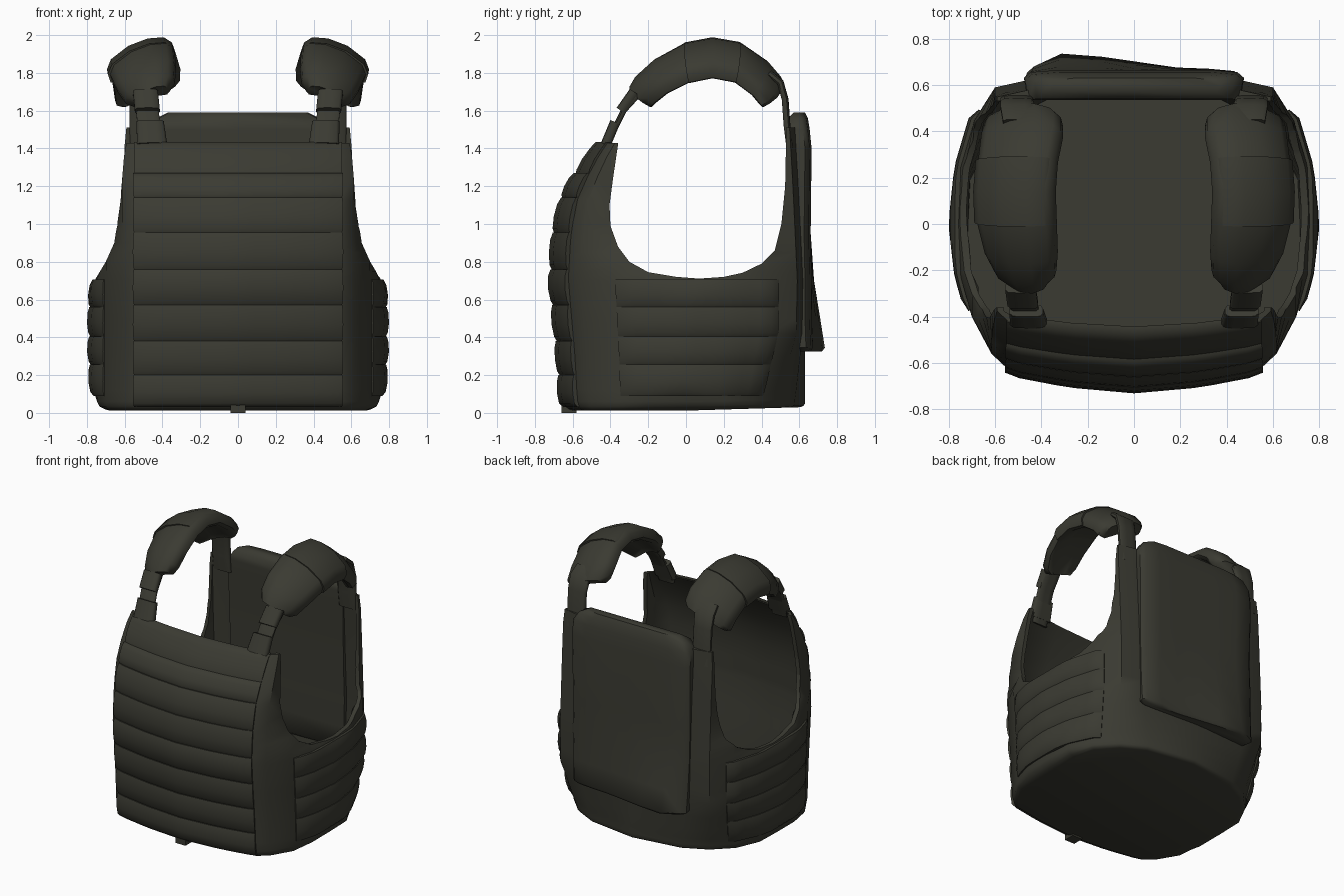
import bpy, bmesh, math
from mathutils import Vector

if "Cube" in bpy.data.objects:
    bpy.data.objects.remove(bpy.data.objects["Cube"])

fabric = bpy.data.materials.new("dark olive fabric")
fabric.diffuse_color = (0.043, 0.043, 0.032, 1)
fabric.use_nodes = True
fabric.node_tree.nodes["Principled BSDF"].inputs["Base Color"].default_value = fabric.diffuse_color


def loft(name, rings, smooth=40):
    """Skin a list of closed rings and cap both ends."""
    bm = bmesh.new()
    vs = [[bm.verts.new(p) for p in r] for r in rings]
    n = len(rings[0])
    for a, b in zip(vs, vs[1:]):
        for i in range(n):
            j = (i + 1) % n
            bm.faces.new((a[i], a[j], b[j], b[i]))
    bm.faces.new(vs[0])
    bm.faces.new(vs[-1])
    bmesh.ops.recalc_face_normals(bm, faces=bm.faces)
    me = bpy.data.meshes.new(name)
    bm.to_mesh(me)
    bm.free()
    me.materials.append(fabric)
    ob = bpy.data.objects.new(name, me)
    bpy.context.collection.objects.link(ob)
    shade(ob, smooth)
    return ob


def shade(ob, angle):
    bpy.ops.object.select_all(action='DESELECT')
    ob.select_set(True)
    bpy.context.view_layer.objects.active = ob
    bpy.ops.object.shade_smooth_by_angle(angle=math.radians(angle))


def interp(table, t):
    if t <= table[0][0]:
        return table[0][1]
    for (a, va), (b, vb) in zip(table, table[1:]):
        if t <= b:
            return va + (vb - va) * (t - a) / (b - a)
    return table[-1][1]


# Body surface: half plan from front centre to back centre, varied by height
PLAN = [(0, -.705), (.28, -.68), (.54, -.63), (.615, -.56), (.70, -.40), (.75, -.22),
        (.775, 0), (.75, .24), (.69, .44), (.60, .58), (.44, .615), (0, .625)]
# The back corners are rounder near the hem
HEM = PLAN[:7] + [(.735, .20), (.655, .36), (.53, .49), (.36, .58), (0, .635)]
FRONT = [(0, .62), (.05, .65), (.3, .665), (.7, .705), (.95, .69), (1.13, .65),
         (1.25, .59), (1.36, .525), (1.44, .465)]
BACK = [(0, .62), (.05, .62), (.7, .635), (1.2, .61), (1.5, .585)]
WIDTH = [(0, .69), (.04, .74), (.12, .765), (.5, .78), (.7, .76), (.8, .70),
         (.9, .655), (1.1, .625), (1.4, .60), (1.5, .57)]


def point(u, z):
    s, a = (-1 if u < 0 else 1), min(abs(u), 10.999)
    i = int(a)
    f = a - i
    k = max(0, min(1, (.42 - z) / .37))
    p, q = (Vector(PLAN[j]).lerp(Vector(HEM[j]), k) for j in (i, i + 1))
    x, y = p.lerp(q, f)
    y *= interp(FRONT, z) / .705 if y < 0 else interp(BACK, z) / .625
    return Vector((s * min(x, interp(WIDTH, z)), y, z))


def surface(u, z, off):
    """Point on the body, pushed outward by off."""
    e = .3
    if abs(u) > 10.5:
        n = Vector((0, 1, 0))
    else:
        t = point(u + e, z) - point(u - e, z)
        n = Vector((t.y, -t.x, 0)).normalized()
    return point(u, z) + n * off


def body_ring(z, off):
    ring = []
    for u in range(-10, 12):
        p = surface(u, z, off)
        if p.y > 0:
            p.z += max(0, z - 1.2) / .23 * .08
            p.z += .02 * max(0, 1 - z / .12) * p.y / .6
        ring.append(p)
    return ring


# Body shell with closed floor, then the arm openings are cut through
heights = [.035, .06, .12, .2, .3, .42, .5, .7, .75, .8, .85, .9, 1.0, 1.13, 1.25, 1.36, 1.43]
rings = [body_ring(.012, -.025), body_ring(.02, -.008)] + [body_ring(z, 0) for z in heights]
rings += [body_ring(z, -.03) for z in reversed(heights[1:])]
body = loft("vest_body", rings, 60)
hole = [(-.365, 2.2), (-.36, 1.42), (-.385, 1.25), (-.405, 1.1), (-.40, .99), (-.36, .88),
        (-.30, .80), (-.2, .745), (-.05, .72), (.07, .711), (.2, .72), (.3, .742),
        (.40, .79), (.47, .86), (.505, 1.0), (.525, 1.2), (.53, 1.45), (.53, 2.2)]
cutter = loft("arm_cutter", [[(x, y, z) for y, z in hole] for x in (-1.2, 1.2)])
cutter.hide_render = True
mod = body.modifiers.new("arm_holes", 'BOOLEAN')
mod.operation = 'DIFFERENCE'
mod.solver = 'EXACT'
mod.object = cutter
bpy.context.view_layer.objects.active = body
bpy.ops.object.modifier_apply(modifier=mod.name)
bpy.data.objects.remove(cutter)
shade(body, 45)


# Webbing bands wrapped on the body surface, thinner towards both ends
def band(name, u0, u1, z0, z1, bulge, ends, steps=14):
    h = z1 - z0
    prof = [(-.02, 0), (bulge * .35, 0), (bulge * .75, .12), (bulge, .45),
            (bulge * .9, .8), (bulge * .55, 1), (-.02, 1)]
    rows = []
    for k in range(steps + 1):
        u = u0 + (u1 - u0) * k / steps
        g = ends if k in (0, steps) else 1
        rows.append([surface(u, z0 + h * t, o * g if o > 0 else o) for o, t in prof])
    loft(name, rows, 50)


for i, (z0, z1) in enumerate([(.03, .20), (.20, .38), (.38, .57), (.57, .76), (.76, .955),
                              (.955, 1.14), (1.14, 1.27), (1.27, 1.435)]):
    band("front_band_%d" % (i + 1), -2.1, 2.1, z0, z1, .03 if i < 7 else .016, .8)
for s, side in ((1, "right"), (-1, "left")):
    for i, (z0, z1) in enumerate([(.09, .255), (.255, .405), (.405, .56), (.56, .705)]):
        band("side_band_%s_%d" % (side, i + 1), s * 4.15, s * 8.3, z0, z1, .026, .35)

# Back panel: padded flap, its lower edge flaring out more on one side
rings = []
for z, w, y0, y1, fl in [(.325, .43, .60, .655, 1), (.345, .46, .58, .67, 1), (.5, .465, .57, .665, .7),
                         (.7, .47, .57, .665, .2), (.95, .47, .56, .66, 0), (1.4, .475, .545, .665, 0),
                         (1.5, .47, .535, .655, 0), (1.56, .43, .54, .645, 0), (1.59, .37, .57, .63, 0)]:
    outer = []
    for t in (-1, -.94, -.68, -.3, 0, .4, .7, .94, 1):
        edge = {1: .035, .94: .01}.get(abs(t), 0)
        lift = fl * .065 * max(0, min(1, (.22 - t * w) / .45)) * (0.3 if t < -.9 else 1)
        outer.append((t * w, y1 - edge + lift, z))
    rings.append(outer + [(w * .97, y0, z), (0, y0, z), (-w * .97, y0, z)])
loft("back_panel", rings, 50)


# Straps: flat rounded section swept along a path of (x, y, z, half width)
def strap(name, s, path, th, tilt=0, bend=0):
    sec = [(-1, -.5), (-1, .4), (-.85, .9), (-.4, 1), (.2, 1), (.8, .9), (1, .4),
           (1, -.5), (.85, -1), (.2, -1), (-.4, -1), (-.85, -1)]
    pts = [Vector(p[:3]) for p in path]
    lat = Vector((math.cos(tilt), 0, -math.sin(tilt)))
    rings = []
    for i, p in enumerate(pts):
        t = (pts[min(i + 1, len(pts) - 1)] - pts[max(i - 1, 0)]).normalized()
        n = lat.cross(t).normalized()
        ring = []
        for a, b in sec:
            q = p + lat * a * path[i][3] + n * (b * th - bend * (a + .2) ** 2 + bend * .3)
            ring.append((q.x * s, q.y, q.z))
        rings.append(ring)
    loft(name, rings, 50)


PAD = [(.465, -.25, 1.685, .10), (.475, -.225, 1.725, .14), (.495, -.14, 1.80, .165),
       (.515, 0, 1.873, .18), (.52, .14, 1.90, .18), (.51, .28, 1.875, .18),
       (.49, .40, 1.79, .185), (.485, .455, 1.725, .18), (.48, .47, 1.70, .15)]
for s, side in ((1, "right"), (-1, "left")):
    strap("shoulder_pad_" + side, s, PAD, .048, .32, .04)
    # Wrap around the middle of the pad
    strap("pad_wrap_" + side, s, [(x + .008, y, z, w + .003) for x, y, z, w in PAD[3:6]], .052, .32, .04)
    # Front strap with its two buckles
    strap("front_strap_" + side, s, [(.455, -.43, 1.38, .06), (.465, -.40, 1.46, .06),
                                     (.48, -.33, 1.60, .06), (.495, -.22, 1.72, .06)], .015)
    strap("lower_buckle_" + side, s, [(.455, -.425, 1.42, .08), (.465, -.375, 1.54, .072)], .027)
    strap("upper_buckle_" + side, s, [(.48, -.345, 1.60, .066), (.49, -.275, 1.70, .066)], .027)
    # Back strap down to the rear panel
    strap("back_strap_" + side, s, [(.49, .44, 1.80, .075), (.50, .50, 1.75, .075), (.505, .525, 1.66, .07),
                                    (.505, .535, 1.52, .07), (.505, .55, 1.40, .07)], .018)

# Small tab at the bottom front centre
loft("bottom_tab", [[(x, y, z) for x, y in ((-.04, -.66), (.04, -.66), (.04, -.58), (-.04, -.58))]
                    for z in (0, .06)])
